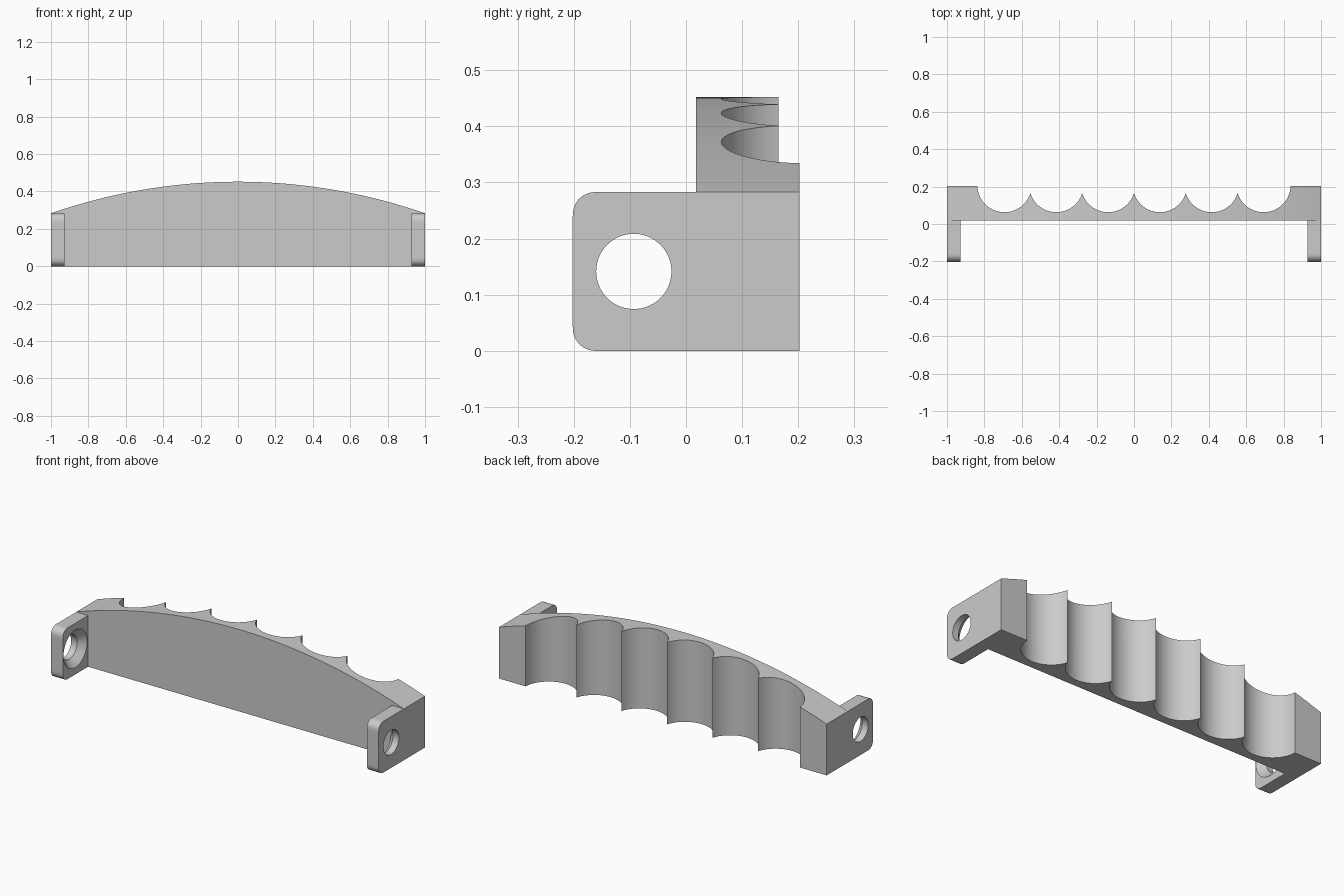
import bpy, bmesh, math

cube = bpy.data.objects.get("Cube")
if cube:
    bpy.data.objects.remove(cube, do_unlink=True)

GREY = (0.6, 0.6, 0.6, 1)
mat = bpy.data.materials.new("plain grey")
mat.use_nodes = True
mat.diffuse_color = GREY
mat.node_tree.nodes["Principled BSDF"].inputs["Base Color"].default_value = GREY

FRONT, BACK = 0.018, 0.202      # depth of the arched bar
EAR_TOP, CROWN = 0.283, 0.452   # heights at the ends and the middle
RISE = CROWN - EAR_TOP
ARC_R = (1 + RISE ** 2) / (2 * RISE)


def finish(name, bm):
    """Turn a bmesh into a smooth-shaded object with sharp edges kept."""
    bmesh.ops.recalc_face_normals(bm, faces=bm.faces)
    mesh = bpy.data.meshes.new(name)
    bm.to_mesh(mesh)
    bm.free()
    mesh.materials.append(mat)
    obj = bpy.data.objects.new(name, mesh)
    bpy.context.collection.objects.link(obj)
    bpy.ops.object.select_all(action="DESELECT")
    obj.select_set(True)
    bpy.context.view_layer.objects.active = obj
    bpy.ops.object.shade_smooth_by_angle(angle=math.radians(30))
    return obj


def skin(bm, rings):
    """Join consecutive closed rings of vertices with quads."""
    for a, b in zip(rings, rings[1:]):
        n = len(a)
        for i in range(n):
            j = (i + 1) % n
            bm.faces.new((a[i], a[j], b[j], b[i]))


def arch_z(x):
    return CROWN - ARC_R + math.sqrt(ARC_R ** 2 - x * x)


# Arched bar with six round scallops along its back
PITCH, SCALLOP_R, SCALLOP_Y = 0.277, 0.145, 0.208
columns = []
for k in range(6):
    cx = (k - 2.5) * PITCH
    cusp = math.acos(PITCH / 2 / SCALLOP_R)
    rim = math.asin((SCALLOP_Y - BACK) / SCALLOP_R)
    start = rim if k == 0 else cusp
    end = math.pi - (rim if k == 5 else cusp)
    steps = 32
    for i in range(steps + 1):
        if k and i == 0:
            continue            # cusp shared with the previous scallop
        a = start + (end - start) * i / steps
        columns.append((cx - SCALLOP_R * math.cos(a), SCALLOP_Y - SCALLOP_R * math.sin(a)))
edge = columns[-1][0]
ends = [edge + (1 - edge) * i / 6 for i in range(1, 7)]
columns = [(-x, BACK) for x in reversed(ends)] + columns + [(x, BACK) for x in ends]

bm = bmesh.new()
rings = [[bm.verts.new(p) for p in ((x, FRONT, 0), (x, y, 0), (x, y, arch_z(x)), (x, FRONT, arch_z(x)))]
         for x, y in columns]
skin(bm, rings)
bm.faces.new(rings[0])
bm.faces.new(rings[-1])
finish("arched_bar", bm)

# Mounting ears: rounded plates with a countersunk screw hole
EAR_FRONT, CORNER = -0.202, 0.04
HOLE_Y, HOLE_Z, HOLE_R, SINK = -0.093, 0.1415, 0.067, 0.036
INNER = 0.928


def inside(y, z):
    if not (EAR_FRONT <= y <= FRONT and 0 <= z <= EAR_TOP):
        return False
    dy = EAR_FRONT + CORNER - y
    dz = max(CORNER - z, z - (EAR_TOP - CORNER))
    return dy <= 0 or dz <= 0 or math.hypot(dy, dz) <= CORNER


def reach(a):
    """Distance from the hole centre to the plate outline."""
    lo, hi = 0, 1
    for _ in range(40):
        mid = (lo + hi) / 2
        if inside(HOLE_Y + mid * math.cos(a), HOLE_Z + mid * math.sin(a)):
            lo = mid
        else:
            hi = mid
    return lo


angles = [math.tau * i / 96 for i in range(96)]
square = math.atan2(HOLE_Z, FRONT - HOLE_Y)
angles = sorted(angles + [square, math.tau - square])

for side, label in ((1, "left"), (-1, "right")):
    bm = bmesh.new()

    def ring(x, radius):
        return [bm.verts.new((side * x, HOLE_Y + radius(a) * math.cos(a), HOLE_Z + radius(a) * math.sin(a)))
                for a in angles]

    outer = ring(1, reach)
    skin(bm, [outer, ring(1, lambda a: HOLE_R), ring(INNER + SINK, lambda a: HOLE_R),
              ring(INNER, lambda a: HOLE_R + SINK), ring(INNER, reach), outer])
    finish(label + "_mounting_ear", bm)
